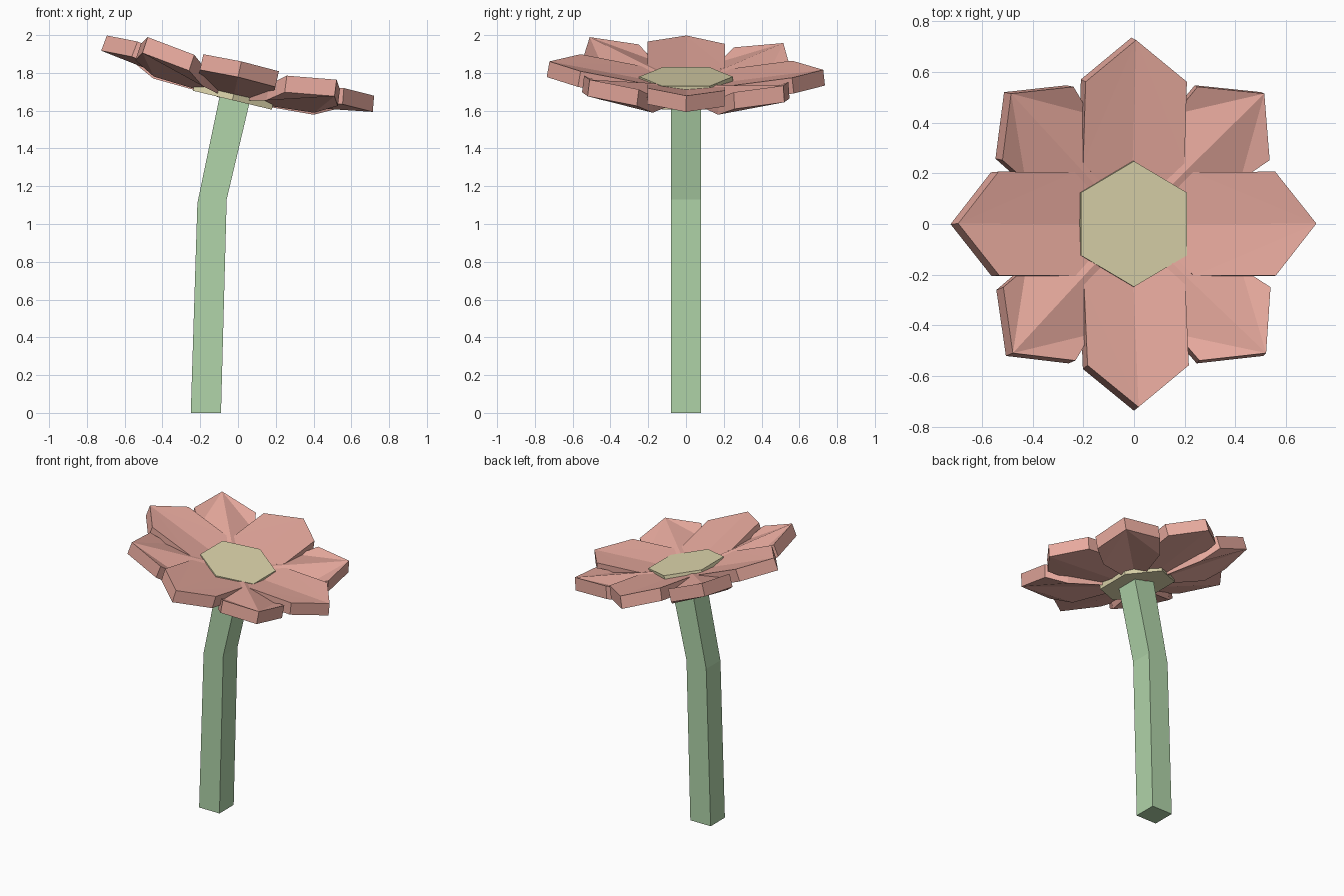
import bpy, bmesh, math
from mathutils import Matrix, Vector

if "Cube" in bpy.data.objects:
    bpy.data.objects.remove(bpy.data.objects["Cube"])


def material(name, rgb):
    m = bpy.data.materials.new(name)
    m.diffuse_color = (*rgb, 1)
    m.use_nodes = True
    m.node_tree.nodes["Principled BSDF"].inputs["Base Color"].default_value = m.diffuse_color
    return m


RED = material("petal_red", (0.80, 0.40, 0.34))
GREEN = material("stem_green", (0.44, 0.66, 0.40))
YELLOW = material("centre_yellow", (0.74, 0.68, 0.42))


def add_object(name, verts, faces, mat, matrix=Matrix()):
    me = bpy.data.meshes.new(name)
    me.from_pydata([matrix @ Vector(v) for v in verts], [], faces)
    bm = bmesh.new()
    bm.from_mesh(me)
    bmesh.ops.recalc_face_normals(bm, faces=bm.faces)
    bm.to_mesh(me)
    bm.free()
    me.materials.append(mat)
    ob = bpy.data.objects.new(name, me)
    bpy.context.collection.objects.link(ob)
    return ob


def loft(name, rings, mat, matrix=Matrix()):
    """Join equal-sized rings into a capped solid."""
    n = len(rings[0])
    verts = [p for r in rings for p in r]
    faces = [list(range(n)), list(range(len(verts) - n, len(verts)))]
    for k in range(len(rings) - 1):
        for i in range(n):
            a, b = k * n + i, k * n + (i + 1) % n
            faces.append([a, b, b + n, a + n])
    return add_object(name, verts, faces, mat, matrix)


# bent square stem: left x, left z, right x, right z at each joint
H = 0.08
joints = [(-0.25, 0, -0.09, 0), (-0.215, 1.11, -0.06, 1.13), (-0.09, 1.71, 0.07, 1.68)]
loft("stem", [[(lx, -H, lz), (rx, -H, rz), (rx, H, rz), (lx, H, lz)]
              for lx, lz, rx, rz in joints], GREEN)

# tilted six-sided flower centre
origin = Matrix.Translation((0, 0, 1.78))
head = origin @ Matrix.Rotation(math.radians(13.5), 4, 'Y')
hexagon = [(0.248 * math.cos(math.radians(30 + 60 * i)),
            0.248 * math.sin(math.radians(30 + 60 * i))) for i in range(6)]
loft("flower_centre", [[(x, y, z) for x, y in hexagon] for z in (-0.128, 0)], YELLOW, head)


def petal(name, half, thick, flare, matrix):
    """Creased slab from half an outline: inner point, corner, shoulder, tip."""
    inner, corner, shoulder, tip = half
    mirror = [(x, -y, z) for x, y, z in (shoulder, corner)]
    top = [inner, corner, shoulder, tip] + mirror
    bottom = [(x + flare * (x > 0.5), y, z - thick) for x, y, z in top]
    faces = []
    # each half is split from the corner so both halves stay mirrored
    for o in (0, 6):
        faces += [[o, o + 1, o + 3], [o + 1, o + 2, o + 3],
                  [o, o + 3, o + 5], [o + 5, o + 3, o + 4]]
    faces += [[i, (i + 1) % 6, (i + 1) % 6 + 6, i + 6] for i in range(6)]
    add_object(name, top + bottom, faces, RED, matrix)


# four wide upper petals and four upturned lower petals
upper = [(0.04, 0, -0.05), (0.24, 0.205, 0.005), (0.56, 0.205, 0.058), (0.725, 0, 0.06)]
lower = [(0.03, 0, -0.04), (0.43, 0.185, -0.015), (0.56, 0.205, 0.045), (0.725, 0, 0.083)]
ring = origin @ Matrix.Rotation(math.radians(12.7), 4, 'Y') @ Matrix.Rotation(math.radians(-1.8), 4, 'X')
for i in range(4):
    turn = Matrix.Rotation(math.radians(90 * i), 4, 'Z')
    petal(f"upper_petal_{i + 1}", upper, 0.085, 0.012, ring @ turn)
    turn = Matrix.Rotation(math.radians(90 * i + 45), 4, 'Z')
    petal(f"lower_petal_{i + 1}", lower, 0.088, 0.012, ring @ turn)
